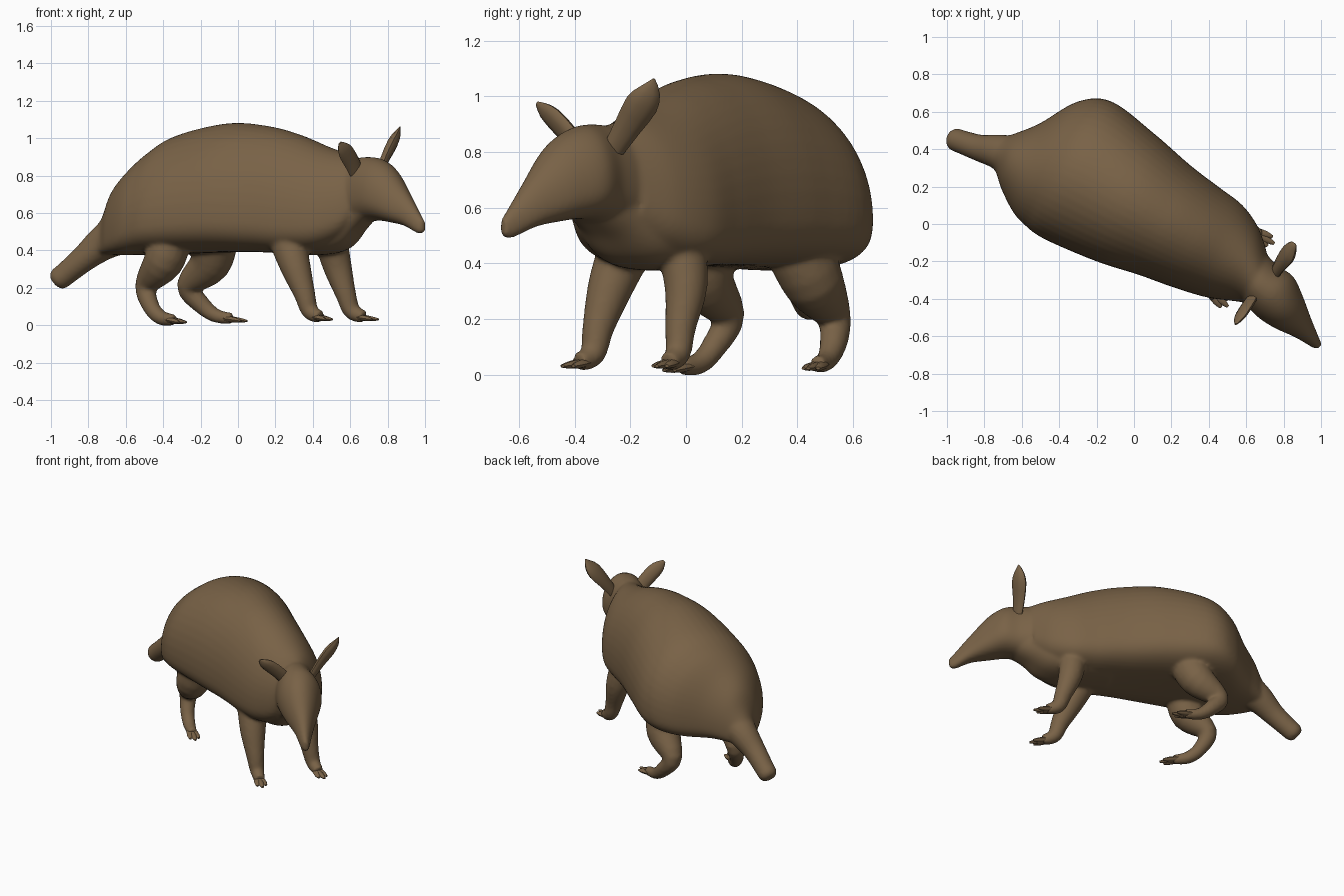
import bpy, math
from mathutils import Vector

cube = bpy.data.objects.get("Cube")
if cube:
    bpy.data.objects.remove(cube, do_unlink=True)

hide = bpy.data.materials.new("brown_hide")
hide.use_nodes = True
COLOUR = (0.19, 0.122, 0.062, 1)
hide.diffuse_color = COLOUR
bsdf = next(n for n in hide.node_tree.nodes if n.type == 'BSDF_PRINCIPLED')
bsdf.inputs["Base Color"].default_value = COLOUR
bsdf.inputs["Roughness"].default_value = 0.9

SIDES = 48


def smooth_rows(rows, steps):
    """Fill in rows of numbers along a smooth curve through them."""
    out = []
    for i in range(len(rows) - 1):
        a, b, c, d = (rows[min(max(i + k, 0), len(rows) - 1)] for k in (-1, 0, 1, 2))
        for s in range(steps):
            t = s / steps
            out.append([q + t * (r - p) / 2 + t * t * (2 * p - 5 * q + 4 * r - w) / 2
                        + t ** 3 * (3 * q - p - 3 * r + w) / 2
                        for p, q, r, w in zip(a, b, c, d)])
    return out + [list(rows[-1])]


def skin(name, rings):
    """Join rings of points into a closed smooth surface."""
    n = len(rings[0])
    verts = [p for ring in rings for p in ring]
    faces = []
    for r in range(len(rings) - 1):
        for i in range(n):
            j = (i + 1) % n
            faces.append((r * n + i, r * n + j, (r + 1) * n + j, (r + 1) * n + i))
    for start, ring in ((0, rings[0]), ((len(rings) - 1) * n, rings[-1])):
        hub = len(verts)
        verts.append(sum(ring, Vector()) / n)
        for i in range(n):
            tri = (hub, start + (i + 1) % n, start + i)
            faces.append(tri if start == 0 else tri[::-1])
    mesh = bpy.data.meshes.new(name)
    mesh.from_pydata(verts, [], faces)
    mesh.materials.append(hide)
    obj = bpy.data.objects.new(name, mesh)
    bpy.context.collection.objects.link(obj)
    # consistent outward normals, smooth shading with sharp rims
    bpy.ops.object.select_all(action='DESELECT')
    obj.select_set(True)
    bpy.context.view_layer.objects.active = obj
    bpy.ops.object.mode_set(mode='EDIT')
    bpy.ops.mesh.select_all(action='SELECT')
    bpy.ops.mesh.normals_make_consistent(inside=False)
    bpy.ops.object.mode_set(mode='OBJECT')
    bpy.ops.object.shade_smooth_by_angle(angle=math.radians(50))
    return obj


def dome_loft(name, rows, waist=0.3, box=0.68, steps=6):
    """Rows: left edge x, y, right edge x, y, top z, bottom z."""
    rings = []
    for lx, ly, rx, ry, top, bottom in smooth_rows(rows, steps):
        mid = Vector(((lx + rx) / 2, (ly + ry) / 2, bottom + waist * (top - bottom)))
        side = Vector(((lx - rx) / 2, (ly - ry) / 2, 0))
        ring = []
        for i in range(SIDES):
            a = math.tau * i / SIDES
            c, s = math.cos(a), math.sin(a)
            power = 1 if s >= 0 else box
            u = math.copysign(abs(c) ** power, c)
            v = math.copysign(abs(s) ** power, s)
            height = (top - mid.z) if s >= 0 else (mid.z - bottom)
            ring.append(mid + side * u + Vector((0, 0, height * v)))
        rings.append(ring)
    return skin(name, rings)


def tube(name, rows, wide=(0.5, 0.85, 0), flat=1.0, sides=20, steps=4):
    """Rows: centre x, y, z and radius; flat thins it across the wide axis."""
    rows = smooth_rows(rows, steps)
    points = [Vector(r[:3]) for r in rows]
    rings = []
    for i, p in enumerate(points):
        along = (points[min(i + 1, len(points) - 1)] - points[max(i - 1, 0)]).normalized()
        u = Vector(wide)
        u = (u - along * u.dot(along)).normalized()
        v = along.cross(u) * flat
        rings.append([p + (u * math.cos(a) + v * math.sin(a)) * rows[i][3]
                      for a in (math.tau * k / sides for k in range(sides))])
    return skin(name, rings)


# Domed shell from tail root to shoulders
shell = dome_loft("shell", [
    (-.79, .46, -.81, .345, .455, .355),
    (-.70, .465, -.745, .29, .58, .375),
    (-.62, .49, -.71, .19, .72, .375),
    (-.50, .54, -.65, .07, .83, .375),
    (-.30, .655, -.59, .00, .935, .375),
    (-.12, .655, -.48, -.08, 1.02, .38),
    (.10, .49, -.20, -.20, 1.08, .39),
    (.30, .315, .02, -.27, 1.065, .39),
    (.45, .20, .20, -.335, 1.02, .385),
    (.58, .10, .38, -.39, .955, .40),
    (.665, -.02, .52, -.41, .915, .46),
    (.71, -.15, .59, -.42, .895, .54),
])

# Chest and throat under the front of the shell
chest = dome_loft("chest", [
    (.30, .20, .12, -.20, .70, .385),
    (.53, .07, .36, -.32, .75, .375),
    (.64, -.05, .52, -.37, .78, .41),
    (.71, -.18, .60, -.41, .80, .50),
    (.76, -.27, .65, -.46, .82, .56),
], waist=0.4, box=0.75)

# Long tapering head
head = dome_loft("head", [
    (.69, -.14, .57, -.40, .89, .53),
    (.765, -.22, .60, -.435, .90, .55),
    (.85, -.28, .665, -.50, .89, .56),
    (.90, -.38, .75, -.555, .835, .55),
    (.945, -.50, .86, -.605, .715, .53),
    (.99, -.61, .945, -.655, .60, .49),
    (1.005, -.645, .98, -.67, .565, .50),
], waist=0.4, box=0.85)

# Tail with a blunt tip
tail = tube("tail", [
    (-.62, .35, .50, .12), (-.72, .385, .44, .095), (-.82, .405, .36, .073),
    (-.91, .435, .285, .064), (-.96, .453, .245, .06), (-.98, .46, .228, .038)],
    wide=(0.2, 1, 0))

# Legs from hip to foot
legs = {
    "hind_right": [(-.36, .06, .46, .11), (-.40, .065, .34, .108), (-.49, .15, .21, .062),
                   (-.465, .10, .10, .046), (-.41, .045, .04, .04), (-.34, -.02, .03, .03)],
    "hind_left": [(-.12, .40, .46, .12), (-.15, .46, .33, .11), (-.265, .53, .21, .064),
                  (-.20, .53, .115, .05), (-.12, .505, .052, .038), (-.03, .47, .037, .03)],
    "front_right": [(.26, -.21, .47, .10), (.305, -.27, .32, .083), (.355, -.315, .17, .058),
                    (.385, -.335, .075, .046), (.44, -.385, .045, .034)],
    "front_left": [(.49, -.02, .48, .09), (.53, .0, .32, .078), (.575, -.02, .17, .056),
                   (.61, -.03, .075, .046), (.675, -.065, .045, .034)],
}
fused = [shell, chest, head, tail]
for name, rows in legs.items():
    fused.append(tube(name + "_leg", rows))
    # Three blunt toes fanned from the end of the foot
    foot = Vector(rows[-1][:3])
    ahead = foot - Vector(rows[-2][:3])
    ahead.z = 0
    ahead.normalize()
    across = Vector((-ahead.y, ahead.x, 0))
    for k in (-1, 0, 1):
        heading = ahead + across * 0.2 * k
        length = 0.085 - 0.025 * abs(k)
        toe = []
        for t, radius in ((-0.6, .024), (0.4, .02), (1, .008)):
            p = foot + across * 0.016 * k + heading * length * t
            toe.append((p.x, p.y, foot.z - 0.006 - 0.008 * t, radius))
        tube(f"{name}_toe_{k + 2}", toe, wide=across, flat=0.7, sides=8, steps=2)

# Fuse shell, head, tail and legs into one soft-blended body
bpy.ops.object.select_all(action='DESELECT')
for part in fused:
    part.select_set(True)
bpy.context.view_layer.objects.active = shell
bpy.ops.object.join()
shell.name = "body"
remesh = shell.modifiers.new("fuse", 'REMESH')
remesh.mode = 'VOXEL'
remesh.voxel_size = 0.011
remesh.use_smooth_shade = True
blend = shell.modifiers.new("blend", 'SMOOTH')
blend.factor = 0.5
blend.iterations = 8

# Pointed, leaf-shaped ears
tube("left_ear", [
    (.755, -.26, .81, .04), (.785, -.21, .89, .05), (.825, -.16, .97, .06),
    (.85, -.13, 1.02, .04), (.867, -.115, 1.063, .004)],
    wide=(-.2, .7, -.5), flat=0.5, sides=10, steps=2)
tube("right_ear", [
    (.64, -.38, .80, .04), (.615, -.42, .86, .046), (.58, -.475, .92, .046),
    (.56, -.51, .95, .034), (.545, -.535, .975, .01)],
    wide=(.6, .3, .45), flat=0.5, sides=10, steps=2)
